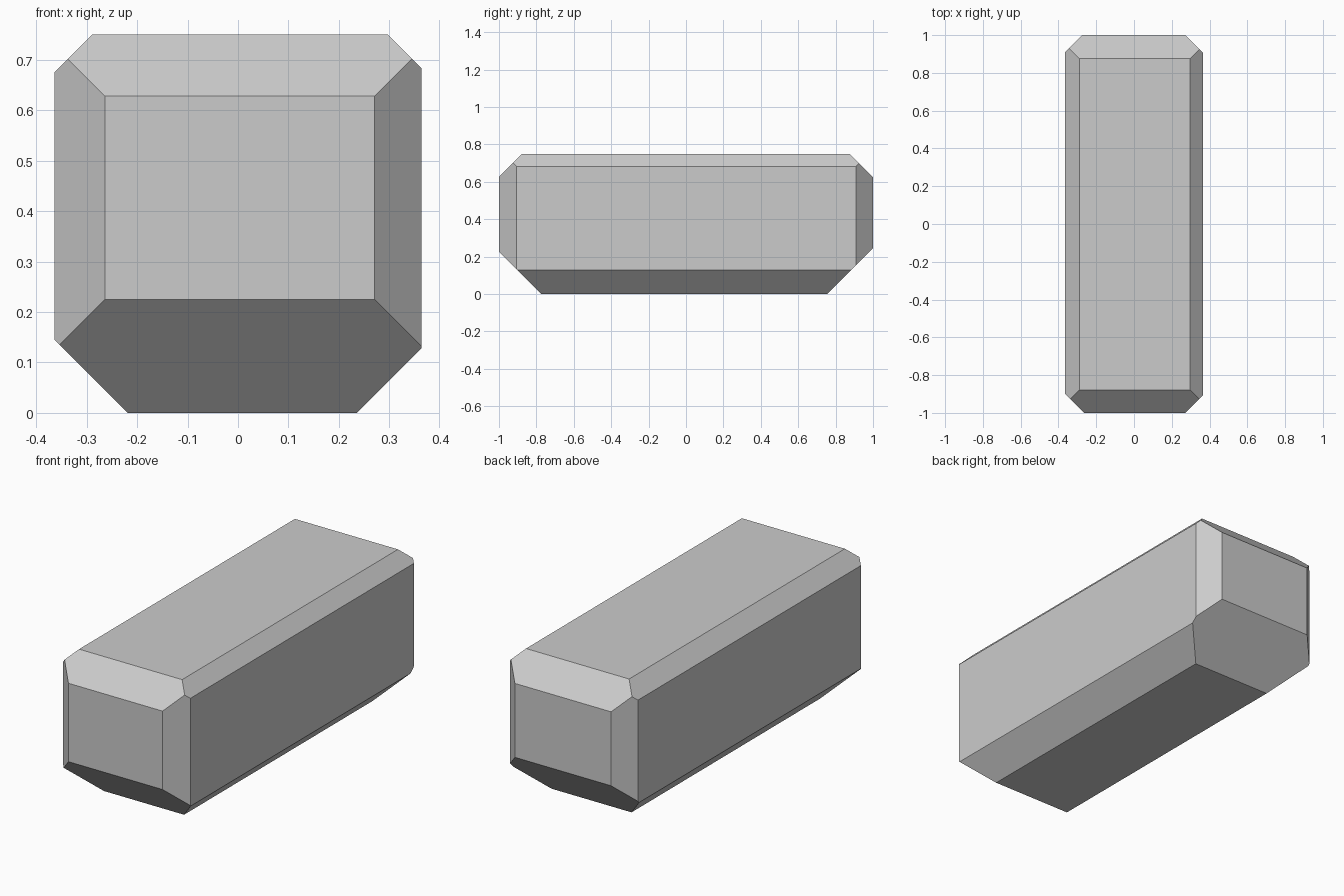
import bpy, bmesh
from mathutils import Vector

if "Cube" in bpy.data.objects:
    bpy.data.objects.remove(bpy.data.objects["Cube"])

HX, HY, HZ = 0.364, 1.0, 0.375   # half sizes of the block

# 45 degree chamfers: edge direction (x, y, z) and width of the cut
chamfers = [
    ((-1, 0, 1), 0.075), ((1, 0, 1), 0.067),      # long top edges
    ((-1, 0, -1), 0.145), ((1, 0, -1), 0.128),    # long bottom edges
    ((0, -1, 1), 0.122), ((0, 1, 1), 0.125),      # end top edges
    ((0, -1, -1), 0.225), ((0, 1, -1), 0.245),    # end bottom edges
    ((-1, -1, 0), 0.10), ((1, -1, 0), 0.093),     # upright front edges
    ((-1, 1, 0), 0.09), ((1, 1, 0), 0.091),       # upright back edges
]

# Box block
bm = bmesh.new()
bmesh.ops.create_cube(bm, size=2)
bmesh.ops.scale(bm, vec=(HX, HY, HZ), verts=bm.verts)

# Slice off each edge and cap the cut
for direction, width in chamfers:
    n = Vector(direction)
    edge_mid = Vector((n.x * HX, n.y * HY, n.z * HZ))
    bmesh.ops.bisect_plane(bm, geom=bm.verts[:] + bm.edges[:] + bm.faces[:], dist=1e-6,
                           plane_co=edge_mid - n * width / 2, plane_no=n.normalized(),
                           clear_outer=True)
    bmesh.ops.holes_fill(bm, edges=[e for e in bm.edges if e.is_boundary], sides=0)

# Stand it on the floor
bmesh.ops.translate(bm, vec=(0, 0, HZ), verts=bm.verts)
bmesh.ops.recalc_face_normals(bm, faces=bm.faces)
mesh = bpy.data.meshes.new("chamfered_block")
bm.to_mesh(mesh)
bm.free()
bpy.context.collection.objects.link(bpy.data.objects.new("chamfered_block", mesh))
